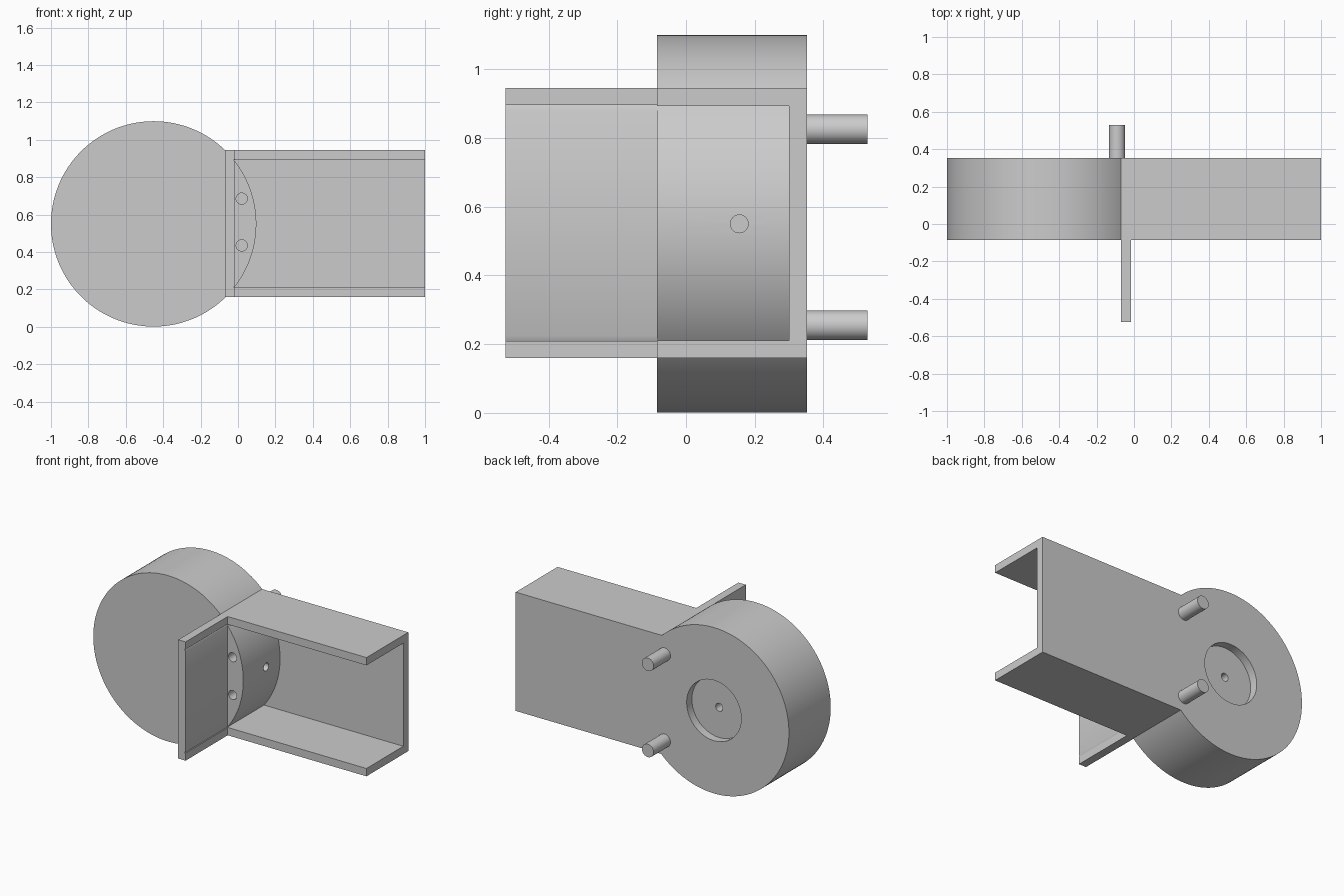
import bpy
import bmesh
from math import radians
from mathutils import Matrix, Vector

cube = bpy.data.objects.get("Cube")
if cube:
    bpy.data.objects.remove(cube, do_unlink=True)

grey = bpy.data.materials.new("plain grey")
grey.use_nodes = True
colour = (0.6, 0.6, 0.6, 1)
grey.diffuse_color = colour
grey.node_tree.nodes["Principled BSDF"].inputs["Base Color"].default_value = colour

# Shared dimensions
FRONT, BACK = -0.085, 0.352
LOW, HIGH, MID = 0.159, 0.945, 0.55
WALL, LEFT_EDGE, DRUM_X, RADIUS = 0.052, -0.07, -0.451, 0.549


def finish(name, bm):
    bmesh.ops.recalc_face_normals(bm, faces=bm.faces)
    mesh = bpy.data.meshes.new(name)
    bm.to_mesh(mesh)
    bm.free()
    mesh.materials.append(grey)
    obj = bpy.data.objects.new(name, mesh)
    bpy.context.collection.objects.link(obj)
    return obj


def cylinder(name, start, end, radius, sides=48):
    start, end = Vector(start), Vector(end)
    axis = end - start
    turn = axis.to_track_quat("Z", "Y").to_matrix().to_4x4()
    bm = bmesh.new()
    bmesh.ops.create_cone(bm, cap_ends=True, segments=sides, radius1=radius,
                          radius2=radius, depth=axis.length,
                          matrix=Matrix.Translation((start + end) / 2) @ turn)
    return finish(name, bm)


def prism(name, points, travel):
    bm = bmesh.new()
    face = bm.faces.new([bm.verts.new(p) for p in points])
    grown = bmesh.ops.extrude_face_region(bm, geom=[face])["geom"]
    moved = [g for g in grown if isinstance(g, bmesh.types.BMVert)]
    bmesh.ops.translate(bm, verts=moved, vec=travel)
    # Keep the starting cap so the prism is closed
    if not face.is_valid or len(bm.faces) < len(points) + 2:
        bmesh.ops.holes_fill(bm, edges=bm.edges, sides=0)
    return finish(name, bm)


def combine(target, tool, operation):
    mod = target.modifiers.new("combine", "BOOLEAN")
    mod.operation, mod.object, mod.solver = operation, tool, "EXACT"
    graph = bpy.context.evaluated_depsgraph_get()
    graph.update()
    mesh = bpy.data.meshes.new_from_object(target.evaluated_get(graph))
    target.modifiers.clear()
    target.data = mesh
    bpy.data.objects.remove(tool, do_unlink=True)


# Round drum joined to a channel that opens to the front
body = cylinder("drum_and_channel", (DRUM_X, FRONT, MID), (DRUM_X, BACK, MID), RADIUS, 128)
section = [(FRONT, LOW), (BACK, LOW), (BACK, HIGH), (FRONT, HIGH),
           (FRONT, HIGH - WALL), (BACK - WALL, HIGH - WALL),
           (BACK - WALL, LOW + WALL), (FRONT, LOW + WALL)]
channel = prism("channel", [(LEFT_EDGE, y, z) for y, z in section], (1 - LEFT_EDGE, 0, 0))
combine(body, channel, "UNION")

# Back recess with its centre hole, side hole and two front holes
cuts = [((DRUM_X, BACK - 0.055, MID), (DRUM_X, BACK + 0.1, MID), 0.2),
        ((DRUM_X, 0.1, MID), (DRUM_X, BACK, MID), 0.026),
        ((-0.1, 0.155, MID), (0.2, 0.155, MID), 0.026)]
for z in (0.435, 0.685):
    cuts.append(((0.02, FRONT - 0.1, z), (0.02, 0.08, z), 0.03))
for start, end, radius in cuts:
    combine(body, cylinder("cutter", start, end, radius), "DIFFERENCE")

# Upright plate with a fine notch near each end
face_x, deep_x = -0.016, -0.023
half = [(LEFT_EDGE, HIGH), (face_x, HIGH), (face_x, HIGH - 0.05),
        (deep_x, HIGH - 0.05), (face_x, HIGH - 0.065)]
outline = half + [(x, LOW + HIGH - z) for x, z in reversed(half)]
plate = prism("front_plate", [(x, -0.525, z) for x, z in outline], (0, FRONT + 0.525, 0))

# Two pegs on the back
pegs = [cylinder(name, (-0.09, BACK - 0.02, z), (-0.09, 0.528, z), 0.043)
        for name, z in (("lower_peg", 0.255), ("upper_peg", 0.825))]

bpy.ops.object.select_all(action="DESELECT")
for obj in [body, plate] + pegs:
    obj.select_set(True)
bpy.context.view_layer.objects.active = body
bpy.ops.object.shade_smooth_by_angle(angle=radians(30))
